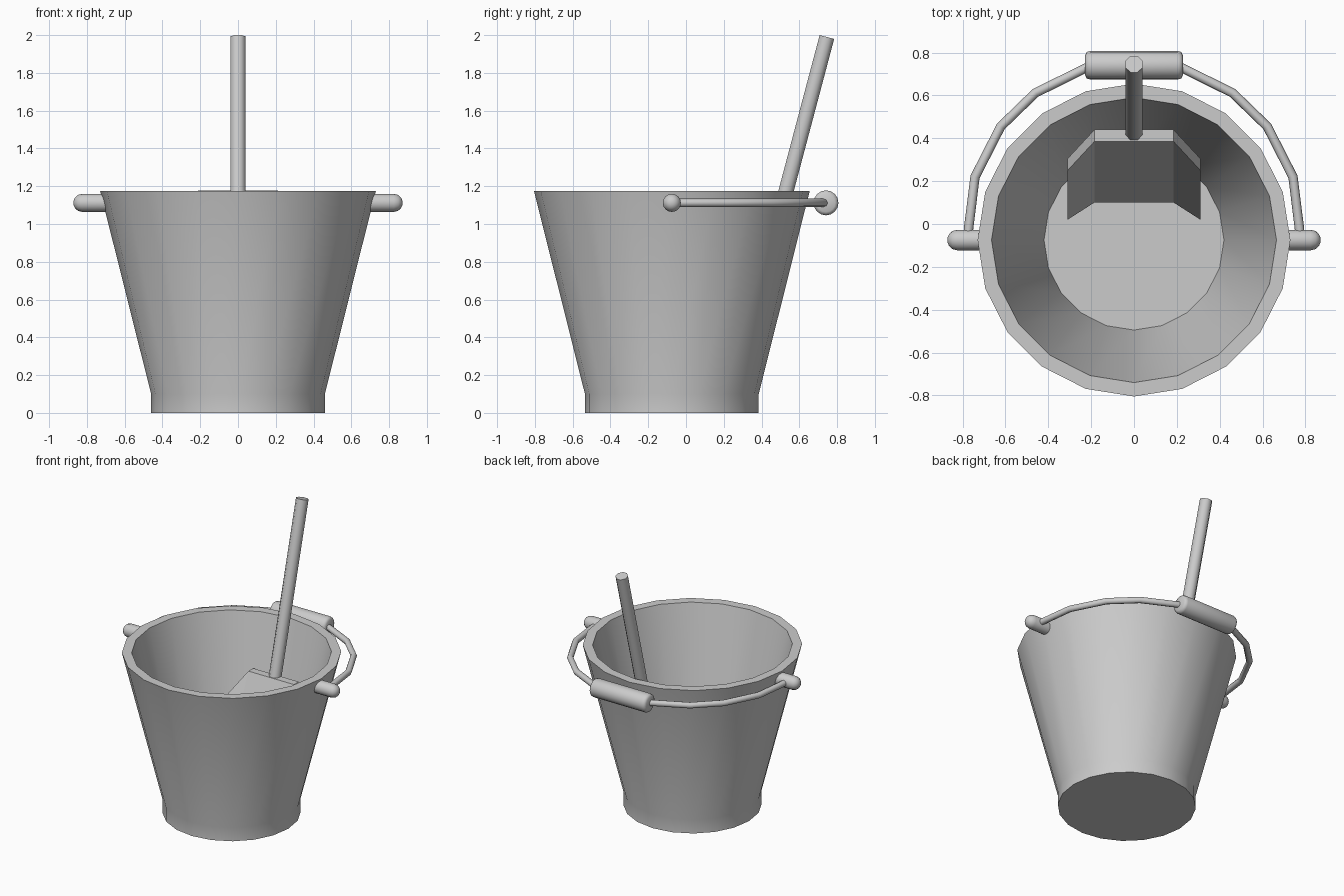
import bpy, bmesh, math
from mathutils import Vector, Matrix

if "Cube" in bpy.data.objects:
    bpy.data.objects.remove(bpy.data.objects["Cube"])

CY = -0.075    # bucket axis in y
HZ = 1.112     # height of pins and carrying handle


def finish(name, bm, angle=None):
    bmesh.ops.recalc_face_normals(bm, faces=bm.faces)
    me = bpy.data.meshes.new(name)
    bm.to_mesh(me)
    bm.free()
    ob = bpy.data.objects.new(name, me)
    bpy.context.collection.objects.link(ob)
    if angle:
        bpy.ops.object.select_all(action='DESELECT')
        ob.select_set(True)
        bpy.context.view_layer.objects.active = ob
        bpy.ops.object.shade_smooth_by_angle(angle=math.radians(angle))
    return ob


def lathe(name, profile, sides, origin, axis=(0, 0, 1), phase=0, angle=35):
    """Revolve (radius, height) points about an axis and cap both ends."""
    bm = bmesh.new()
    m = Matrix.Translation(origin) @ Vector((0, 0, 1)).rotation_difference(Vector(axis)).to_matrix().to_4x4()
    rings = []
    for r, h in profile:
        rings.append([bm.verts.new(m @ Vector((r * math.cos(a), r * math.sin(a), h)))
                      for a in (2 * math.pi * (i + phase) / sides for i in range(sides))])
    for a, b in zip(rings, rings[1:]):
        for i in range(sides):
            j = (i + 1) % sides
            bm.faces.new((a[i], a[j], b[j], b[i]))
    bm.faces.new(rings[0])
    bm.faces.new(rings[-1])
    return finish(name, bm, angle)


# Bucket: outer wall with straight foot, flat rim, inner wall and floor
lathe("bucket", [(0.46, 0), (0.46, 0.1), (0.73, 1.175), (0.665, 1.175), (0.42, 0.1)],
      20, (0, CY, 0))

# Round-ended pins on both sides
for side, s in (("left", -1), ("right", 1)):
    lathe(side + "_pin", [(0.048, 0), (0.048, 0.155), (0.042, 0.178), (0.028, 0.193), (0.012, 0.2)],
          16, (s * 0.67, CY, HZ), (s, 0, 0), angle=40)

# Carrying wire lying around the back
half = [(0.775, -0.075), (0.772, -0.02), (0.742, 0.22), (0.622, 0.455), (0.46, 0.612), (0.2, 0.74)]
path = [(-x, y) for x, y in half] + half[::-1]
curve = bpy.data.curves.new("wire", 'CURVE')
curve.dimensions = '3D'
curve.bevel_depth = 0.022
curve.bevel_resolution = 2
curve.use_fill_caps = True
spline = curve.splines.new('POLY')
spline.points.add(len(path) - 1)
for p, (x, y) in zip(spline.points, path):
    p.co = (x, y, HZ, 1)
bpy.context.collection.objects.link(bpy.data.objects.new("carrying_wire", curve))

# Grip with bevelled ends
lathe("grip", [(0.048, -0.228), (0.062, -0.22), (0.066, -0.205), (0.066, 0.205), (0.062, 0.22), (0.048, 0.228)],
      16, (0, 0.741, HZ), (1, 0, 0), angle=50)

# Spade shaft leaning on the rim
low, top = Vector((0, 0.425, 0.78)), Vector((0, 0.746, 1.99))
lathe("spade_shaft", [(0.043, 0), (0.043, (top - low).length)], 8, low, top - low, phase=0.5, angle=50)

# Spade blade: flat centre, forward wings with sloping shoulders
tops = [(-0.31, 0.25, 0.61), (-0.185, 0.385, 0.81), (0.185, 0.385, 0.81), (0.31, 0.25, 0.61)]
ends = [(-0.31, 0.02, 0.13), (-0.185, 0.10, 0.13), (0.185, 0.10, 0.13), (0.31, 0.02, 0.13)]
bm = bmesh.new()
front = [[bm.verts.new(p) for p in row] for row in (tops, ends)]
back = [[bm.verts.new((x, y + 0.055, z)) for x, y, z in row] for row in (tops, ends)]
for i in range(3):
    for g in (front, back):
        bm.faces.new((g[0][i], g[0][i + 1], g[1][i + 1], g[1][i]))
    for r in (0, 1):
        bm.faces.new((front[r][i], front[r][i + 1], back[r][i + 1], back[r][i]))
for i in (0, 3):
    bm.faces.new((front[0][i], front[1][i], back[1][i], back[0][i]))
finish("spade_blade", bm)
